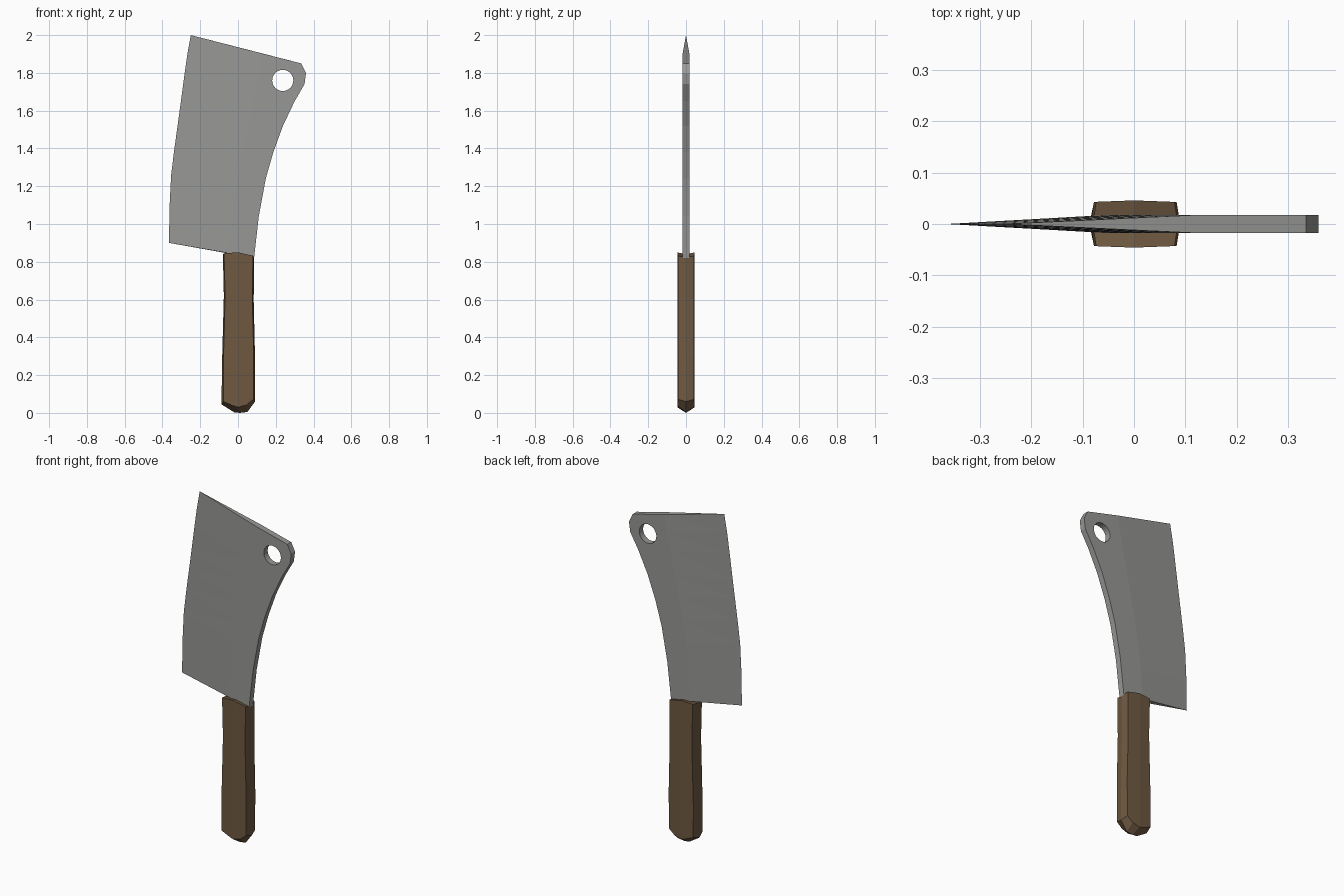
import bpy, bmesh, math
from mathutils import Matrix

if "Cube" in bpy.data.objects:
    bpy.data.objects.remove(bpy.data.objects["Cube"])


def material(name, rgb):
    m = bpy.data.materials.new(name)
    m.diffuse_color = (*rgb, 1)
    m.use_nodes = True
    m.node_tree.nodes["Principled BSDF"].inputs["Base Color"].default_value = m.diffuse_color
    return m


def finish(bm, name, mat):
    bmesh.ops.remove_doubles(bm, verts=bm.verts, dist=0.0005)
    bmesh.ops.recalc_face_normals(bm, faces=bm.faces)
    me = bpy.data.meshes.new(name)
    bm.to_mesh(me)
    bm.free()
    ob = bpy.data.objects.new(name, me)
    bpy.context.collection.objects.link(ob)
    me.materials.append(mat)
    return ob


steel = material("steel grey", (0.31, 0.31, 0.30))
wood = material("brown wood", (0.16, 0.10, 0.053))

# Blade: rows of (cutting edge, bevel line, spine), from the top down
T = 0.018
rows = [
    ((-0.250, 2.00), (0.130, 1.902), (0.335, 1.85)),
    ((-0.268, 1.90), (0.110, 1.800), (0.360, 1.80)),
    ((-0.285, 1.78), (0.090, 1.700), (0.352, 1.74)),
    ((-0.305, 1.63), (0.060, 1.560), (0.300, 1.65)),
    ((-0.320, 1.52), (0.035, 1.440), (0.238, 1.52)),
    ((-0.338, 1.39), (0.010, 1.310), (0.187, 1.38)),
    ((-0.354, 1.26), (-0.012, 1.18), (0.147, 1.24)),
    ((-0.363, 1.08), (-0.030, 1.02), (0.110, 1.04)),
    ((-0.365, 0.90), (-0.045, 0.845), (0.085, 0.82)),
]
bm = bmesh.new()
rings = []
for e, b, s in rows:
    pts = [(e, 0), (b, -T), (s, -T), (s, T), (b, T)]
    rings.append([bm.verts.new((p[0], y, p[1])) for p, y in pts])
for a, b in zip(rings, rings[1:]):
    for i in range(5):
        j = (i + 1) % 5
        bm.faces.new((a[i], a[j], b[j], b[i]))
bm.faces.new(rings[0])
bm.faces.new(rings[-1])
bmesh.ops.triangulate(bm, faces=[f for f in bm.faces if len(f.verts) == 4])
blade = finish(bm, "blade", steel)

# Hanging hole cut through the blade corner
bm = bmesh.new()
bmesh.ops.create_cone(bm, cap_ends=True, segments=24, radius1=0.056, radius2=0.056, depth=0.2,
                      matrix=Matrix.Translation((0.237, 0, 1.76)) @ Matrix.Rotation(math.pi / 2, 4, 'X'))
cutter = finish(bm, "hole_cutter", steel)
cut = blade.modifiers.new("hole", 'BOOLEAN')
cut.operation = 'DIFFERENCE'
cut.solver = 'EXACT'
cut.object = cutter
bpy.context.view_layer.update()
cut_mesh = bpy.data.meshes.new_from_object(blade.evaluated_get(bpy.context.evaluated_depsgraph_get()))
blade.modifiers.clear()
blade.data = cut_mesh
bpy.data.objects.remove(cutter)

# Handle: ridge outline at y = 0, flatter inner outline on front and back
ridge = [(0, .84), (.086, .82), (.083, .6), (.09, .3), (.09, .06), (.05, .005), (0.01, 0),
         (-.02, .003), (-.087, .045), (-.085, .25), (-.075, .62), (-.08, .838)]
inner = [(0, .85), (.079, .832), (.076, .6), (.083, .3), (.082, .072), (.045, .042), (0, .03),
         (-.02, .036), (-.077, .06), (-.078, .25), (-.068, .62), (-.074, .845)]
bm = bmesh.new()
mid = [bm.verts.new((x, 0, z)) for x, z in ridge]
n = len(mid)
for side in (-1, 1):
    # faces are slightly raised along the centre line
    v = [bm.verts.new((x, side * (0.046 - 0.0375 * abs(x)), z)) for x, z in inner]
    for i in range(n):
        j = (i + 1) % n
        bm.faces.new((mid[i], mid[j], v[j], v[i]))
    bm.faces.new(v[:7])
    bm.faces.new(v[6:] + v[:1])
finish(bm, "handle", wood)
